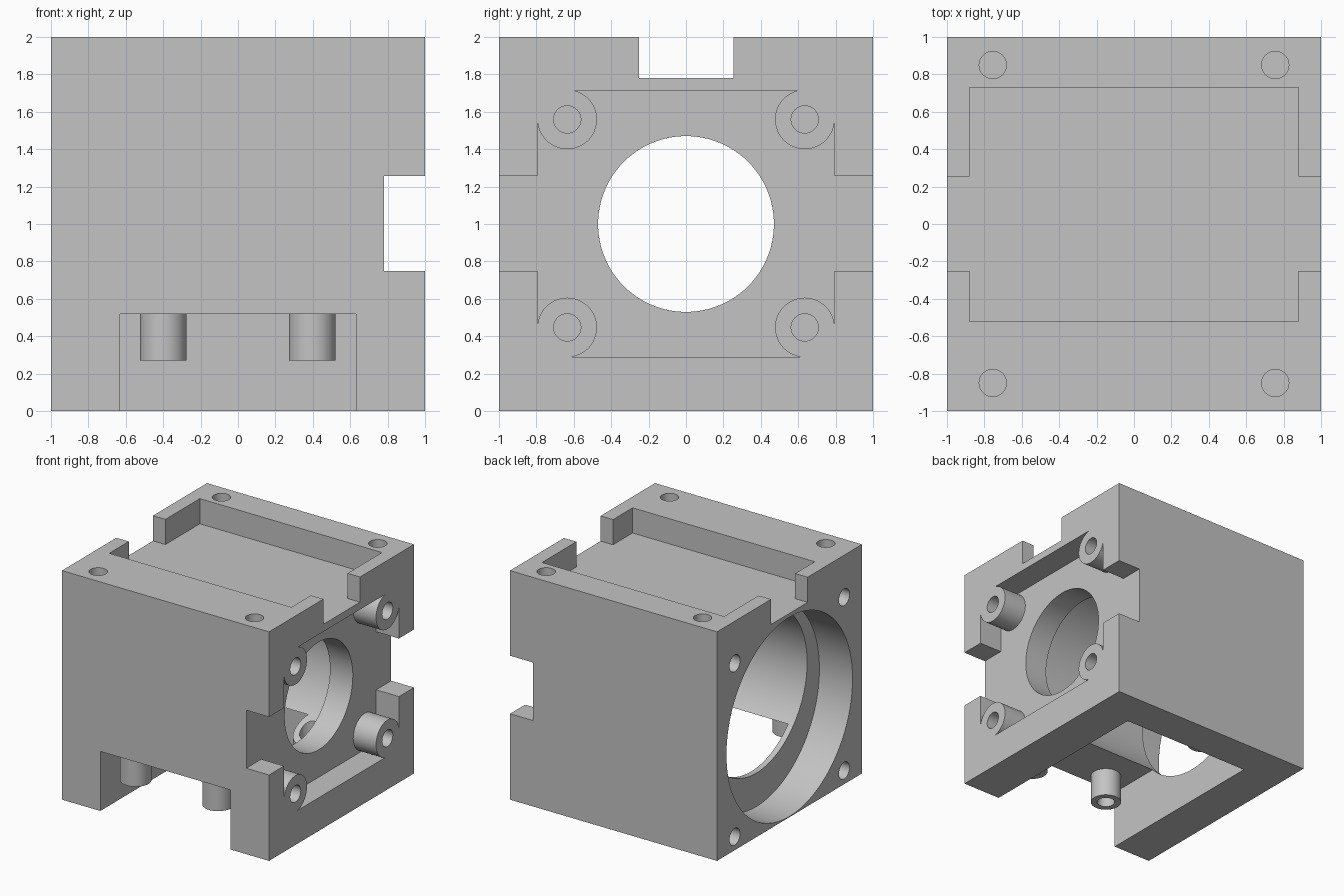
import bpy
from math import pi

cube = bpy.data.objects.get("Cube")
if cube:
    bpy.data.objects.remove(cube, do_unlink=True)

grey = bpy.data.materials.new("plain_grey")
grey.use_nodes = True
COLOUR = (0.55, 0.55, 0.55, 1)
grey.diffuse_color = COLOUR
grey.node_tree.nodes["Principled BSDF"].inputs["Base Color"].default_value = COLOUR


def box(name, low, high):
    """Box between two opposite corners."""
    bpy.ops.mesh.primitive_cube_add(size=1)
    ob = bpy.context.object
    ob.name = name
    for v in ob.data.vertices:
        v.co = [l + (c + 0.5) * (h - l) for c, l, h in zip(v.co, low, high)]
    ob.data.materials.append(grey)
    return ob


def rod(name, axis, centre, radius, start, end, sides=48):
    """Cylinder along x or z; centre holds the other two coordinates."""
    mid = (start + end) / 2
    along_x = axis == "x"
    place = (mid, *centre) if along_x else (*centre, mid)
    bpy.ops.mesh.primitive_cylinder_add(
        vertices=sides, radius=radius, depth=end - start, location=place,
        rotation=(0, pi / 2 if along_x else 0, 0))
    ob = bpy.context.object
    ob.name = name
    ob.data.materials.append(grey)
    return ob


def combine(target, tool, operation="DIFFERENCE"):
    """Apply a boolean and discard the tool."""
    mod = target.modifiers.new("cut", "BOOLEAN")
    mod.operation = operation
    mod.solver = "EXACT"
    mod.object = tool
    bpy.context.view_layer.objects.active = target
    bpy.ops.object.modifier_apply(modifier=mod.name)
    bpy.data.objects.remove(tool, do_unlink=True)


SIGNS = [(a, b) for a in (-1, 1) for b in (-1, 1)]
housing = box("housing", (-1, -1, 0), (1, 1, 2))

# Shallow tray on the top with a cross slot
tray = box("top_tray", (-0.88, -0.52, 1.78), (0.88, 0.73, 2.2))
combine(tray, box("top_slot", (-1.2, -0.25, 1.78), (1.2, 0.255, 2.2)), "UNION")
combine(housing, tray)

# Recess on the +x side with a cross slot and four corner posts
recess = box("side_recess", (0.78, -0.793, 0.29), (1.2, 0.793, 1.715))
combine(recess, box("side_slot", (0.78, -1.2, 0.75), (1.2, 1.2, 1.257)), "UNION")
for sy, sz in SIGNS:
    y, z = 0.635 * sy, 1.003 + 0.556 * sz
    combine(recess, rod("post", "x", (y, z), 0.159, 0.6, 1.4))
    ys, zs = sorted((y, y + 0.3 * sy)), sorted((z, z + 0.3 * sz))
    combine(recess, box("post_corner", (0.6, ys[0], zs[0]), (1.4, ys[1], zs[1])))
combine(housing, recess)

# Bottom opening towards the front, with four hanging bosses
BOSSES = [(x, y) for x in (-0.4, 0.397) for y in (-0.84, 0.41)]
opening = box("bottom_opening", (-0.63, -1.2, -0.2), (0.63, 0.67, 0.52))
for spot in BOSSES:
    combine(opening, rod("boss", "z", spot, 0.125, 0.27, 0.7))
combine(housing, opening)

# Stepped bore through the body
combine(housing, rod("counterbore", "x", (0, 0.877), 0.87, -1.2, -0.68, 96))
combine(housing, rod("main_bore", "x", (0, 1), 0.70, -0.8, 0.56, 96))
combine(housing, rod("outlet_bore", "x", (0, 1), 0.47, 0.4, 1.2, 96))

# Blind screw holes
for spot in BOSSES:
    combine(housing, rod("boss_hole", "z", spot, 0.073, 0.1, 0.5, 32))
for a, b in SIGNS:
    combine(housing, rod("top_hole", "z", (0.755 * a, 0.85 * b), 0.073, 1.75, 2.2, 32))
    combine(housing, rod("left_hole", "x", (0.755 * a, 0.875 + 0.757 * b),
                         0.073, -1.2, -0.7, 32))
    combine(housing, rod("post_hole", "x", (0.635 * a, 1.003 + 0.556 * b),
                         0.073, 0.7, 1.2, 32))

# Smooth round walls, sharp edges
bpy.ops.object.select_all(action="DESELECT")
housing.select_set(True)
bpy.context.view_layer.objects.active = housing
bpy.ops.object.shade_smooth_by_angle(angle=pi / 6)
